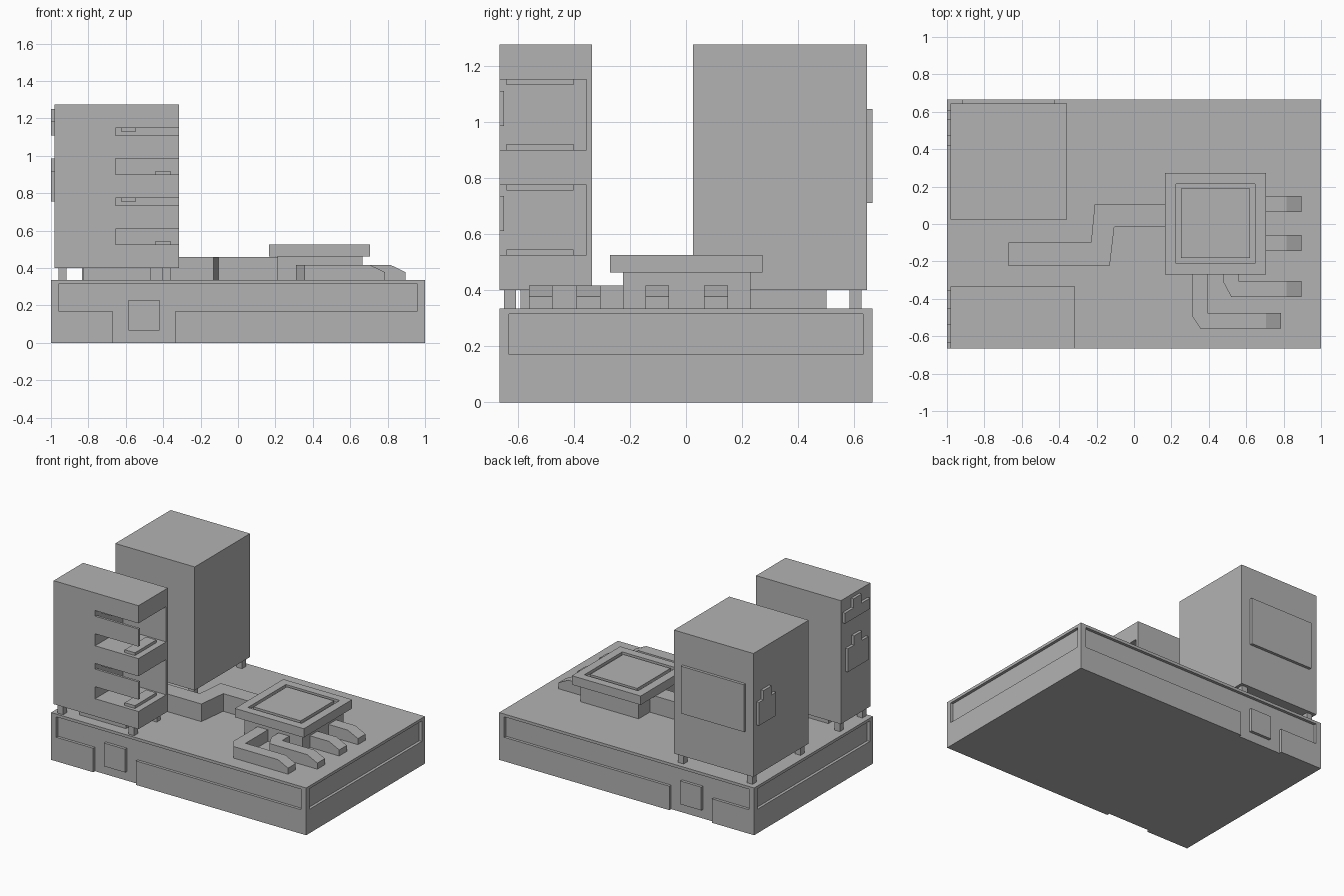
import bpy
import bmesh

cube = bpy.data.objects.get("Cube")
if cube:
    bpy.data.objects.remove(cube, do_unlink=True)

GREY = (0.45, 0.45, 0.45, 1)
mat = bpy.data.materials.new("plain grey")
mat.use_nodes = True
mat.diffuse_color = GREY
mat.node_tree.nodes["Principled BSDF"].inputs["Base Color"].default_value = GREY


def finish(name, bm):
    bmesh.ops.recalc_face_normals(bm, faces=bm.faces[:])
    mesh = bpy.data.meshes.new(name)
    bm.to_mesh(mesh)
    bm.free()
    mesh.materials.append(mat)
    obj = bpy.data.objects.new(name, mesh)
    bpy.context.collection.objects.link(obj)
    return obj


def box(name, x, y, z):
    """Box from (low, high) ranges on each axis."""
    bm = bmesh.new()
    bmesh.ops.create_cube(bm, size=1)
    for v in bm.verts:
        v.co = [r[0] if c < 0 else r[1] for c, r in zip(v.co, (x, y, z))]
    return finish(name, bm)


def prism(name, points, direction, tip=None):
    """Extrude a flat outline; tip = (x start, z at end) slopes the +x end down."""
    bm = bmesh.new()
    face = bm.faces.new([bm.verts.new(p) for p in points])
    ext = bmesh.ops.extrude_face_region(bm, geom=[face])
    moved = [g for g in ext["geom"] if isinstance(g, bmesh.types.BMVert)]
    bmesh.ops.translate(bm, verts=moved, vec=direction)
    if tip:
        bmesh.ops.bisect_plane(bm, geom=bm.verts[:] + bm.edges[:] + bm.faces[:],
                               plane_co=(tip[0], 0, 0), plane_no=(1, 0, 0))
        for v in bm.verts:
            if v.co.x > tip[0] + 0.01 and v.co.z > tip[1]:
                v.co.z = tip[1]
    return finish(name, bm)


def cut(obj, *ranges):
    """Subtract boxes from an object and apply the result."""
    for r in ranges:
        cutter = box("cutter", *r)
        cutter.hide_render = True
        mod = obj.modifiers.new("cut", "BOOLEAN")
        mod.operation = "DIFFERENCE"
        mod.solver = "EXACT"
        mod.object = cutter
        bpy.context.view_layer.objects.active = obj
        bpy.ops.object.modifier_apply(modifier=mod.name)
        bpy.data.objects.remove(cutter, do_unlink=True)


def legs(name, xs, ys):
    for i, x in enumerate(xs):
        for j, y in enumerate(ys):
            box(f"{name}_leg_{i}{j}", (x, x + 0.043), (y, y + 0.043), (DECK, 0.4))


DECK = 0.335
BAND = (0.17, 0.315)

# Base with a recessed band on every side and a notch in front and back
base = box("base", (-1, 1), (-0.665, 0.665), (0, DECK))
for s in (-1, 1):
    depth_y = sorted((s * 0.645, s * 0.8))
    cut(base,
        ((-0.96, 0.96), depth_y, BAND),
        (sorted((s * 0.98, s * 1.2)), (-0.63, 0.63), BAND),
        ((-0.67, -0.335), depth_y, (-0.1, 0.25)))
    box("base_hatch", (-0.585, -0.42), sorted((s * 0.64, s * 0.665)), (0.065, 0.23))

# Tall rear cabinet
box("rear_cabinet", (-0.98, -0.357), (0.025, 0.645), (0.4, 1.275))
box("rear_cabinet_panel", (-0.92, -0.425), (0.64, 0.665), (0.71, 1.045))
box("rear_cabinet_pedestal", (-0.835, -0.5), (0.17, 0.5), (DECK, 0.4))
legs("rear_cabinet", (-0.96, -0.42), (0.045, 0.583))

# Front cabinet with two open bays at its corner
front = box("front_cabinet", (-0.98, -0.315), (-0.665, -0.335), (0.4, 1.275))
bays = (0.525, 0.9)
for z in bays:
    cut(front, ((-0.655, -0.2), (-0.8, -0.355), (z, z + 0.25)))
for z in bays:
    box("bay_front_rail", (-0.656, -0.315), (-0.665, -0.648), (z + 0.085, z + 0.21))
    box("bay_ceiling_strip", (-0.625, -0.545), (-0.64, -0.4), (z + 0.23, z + 0.25))
    box("bay_floor_strip", (-0.44, -0.36), (-0.64, -0.4), (z, z + 0.02))
box("front_cabinet_pedestal", (-0.83, -0.465), (-0.59, -0.41), (DECK, 0.4))
legs("front_cabinet", (-0.96, -0.403), (-0.648, -0.395))

# Stepped plates on the right-hand side of the cabinets
for mid, half, low, shoulder, top in ((-0.5, 0.115, 0.755, 0.92, 0.985),
                                      (-0.495, 0.14, 1.11, 1.185, 1.25),
                                      (0.515, 0.095, 0.755, 0.92, 0.985)):
    outline = [(-half, low), (half, low), (half, shoulder), (0.045, shoulder),
               (0.045, top), (-0.045, top), (-0.045, shoulder), (-half, shoulder)]
    prism("side_plate", [(-1, mid + y, z) for y, z in outline], (0.025, 0, 0))

# Cranked duct from the platform
duct = [(-0.67, -0.225), (-0.13, -0.225), (-0.105, -0.015), (0.22, -0.015),
        (0.22, 0.105), (-0.21, 0.105), (-0.23, -0.1), (-0.67, -0.1)]
prism("duct", [(x, y, DECK) for x, y in duct], (0, 0, 0.125))

# Platform with a square groove in its top
box("platform_stem", (0.21, 0.665), (-0.225, 0.23), (DECK, 0.465))
top = box("platform_top", (0.165, 0.705), (-0.27, 0.272), (0.462, 0.525))
cut(top, ((0.225, 0.647), (-0.21, 0.215), (0.505, 0.6)))
box("platform_inlay", (0.25, 0.62), (-0.183, 0.19), (0.5, 0.525))

# Outlet channels with sloped tips
channels = [
    [(0.65, 0.065), (0.895, 0.065), (0.895, 0.15), (0.65, 0.15)],
    [(0.65, -0.145), (0.895, -0.145), (0.895, -0.06), (0.65, -0.06)],
    [(0.475, -0.2), (0.475, -0.305), (0.52, -0.39), (0.895, -0.39),
     (0.895, -0.305), (0.56, -0.305), (0.56, -0.2)],
    [(0.31, -0.2), (0.31, -0.49), (0.355, -0.56), (0.785, -0.56),
     (0.785, -0.475), (0.392, -0.475), (0.392, -0.2)],
]
for pts in channels:
    end = max(x for x, y in pts)
    prism("outlet_channel", [(x, y, DECK) for x, y in pts], (0, 0, 0.082),
          tip=(end - 0.08, 0.378))
